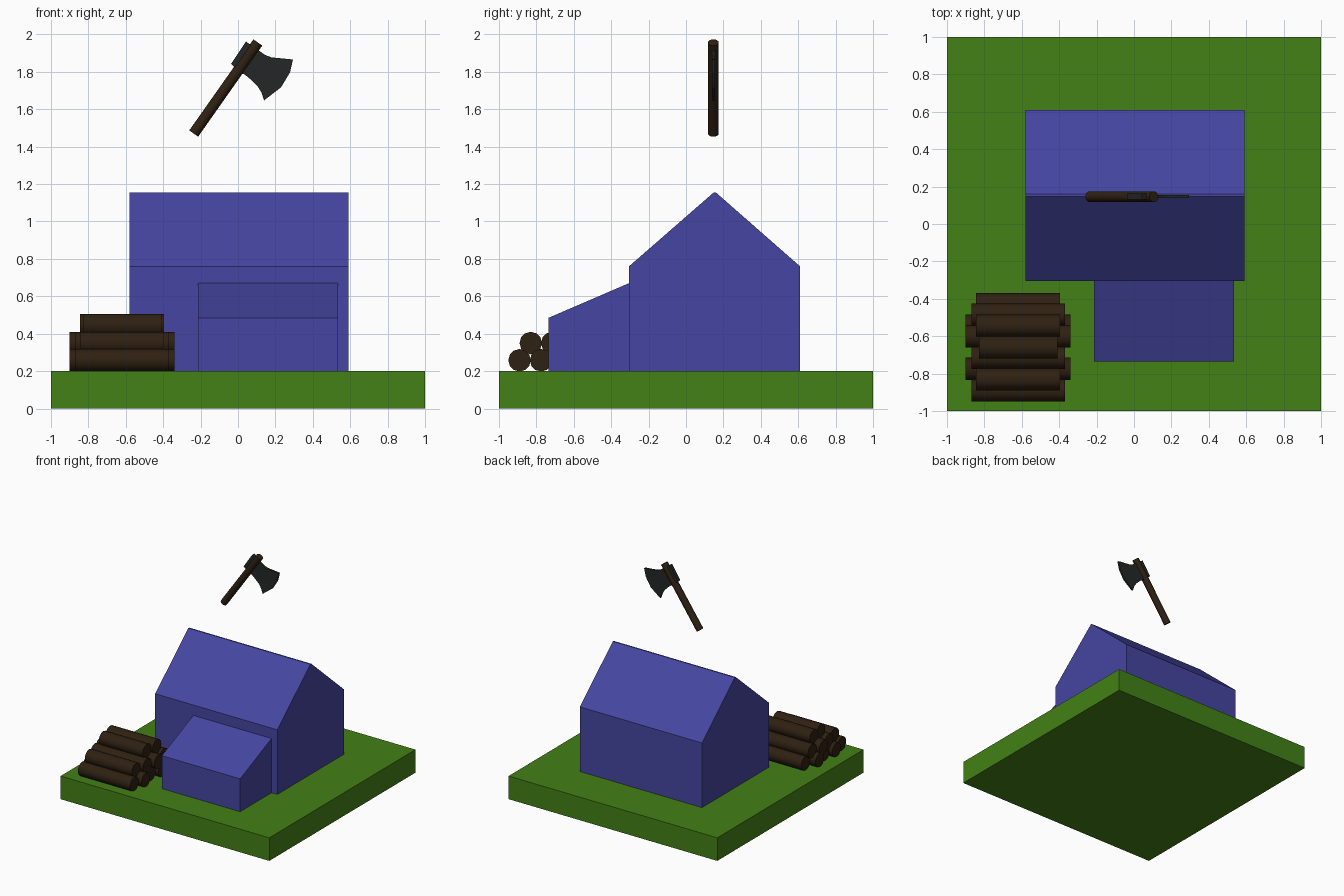
import bpy, bmesh, math
from mathutils import Vector

if "Cube" in bpy.data.objects:
    bpy.data.objects.remove(bpy.data.objects["Cube"])


def material(name, rgb):
    m = bpy.data.materials.new(name)
    m.diffuse_color = (*rgb, 1)
    m.use_nodes = True
    m.node_tree.nodes["Principled BSDF"].inputs["Base Color"].default_value = m.diffuse_color
    return m


grass = material("grass_green", (0.055, 0.22, 0.008))
blue = material("house_blue", (0.06, 0.06, 0.36))
wood = material("dark_wood", (0.028, 0.015, 0.006))
iron = material("dark_iron", (0.018, 0.020, 0.020))


def extrude(name, points, vec, mat):
    """Solid made by extruding a closed planar outline along vec."""
    bm = bmesh.new()
    face = bm.faces.new([bm.verts.new(p) for p in points])
    res = bmesh.ops.extrude_face_region(bm, geom=[face])
    verts = [g for g in res["geom"] if isinstance(g, bmesh.types.BMVert)]
    bmesh.ops.translate(bm, verts=verts, vec=vec)
    bmesh.ops.recalc_face_normals(bm, faces=bm.faces)
    me = bpy.data.meshes.new(name)
    bm.to_mesh(me)
    bm.free()
    ob = bpy.data.objects.new(name, me)
    bpy.context.collection.objects.link(ob)
    me.materials.append(mat)
    return ob


def rod(name, a, b, radius, mat, sides=12):
    """Cylinder running from point a to point b."""
    a, b = Vector(a), Vector(b)
    bpy.ops.mesh.primitive_cylinder_add(vertices=sides, radius=radius,
                                        depth=(b - a).length, location=(a + b) / 2)
    ob = bpy.context.object
    ob.name = name
    ob.rotation_euler = (b - a).to_track_quat('Z', 'Y').to_euler()
    ob.data.materials.append(mat)
    bpy.ops.object.shade_smooth_by_angle(angle=math.radians(40))
    return ob


# Ground slab
extrude("ground", [(-1, -1, 0), (1, -1, 0), (1, 1, 0), (-1, 1, 0)], (0, 0, 0.2), grass)

# Main house with gable roof, and lean-to in front
house = [(-0.305, 0.2), (0.61, 0.2), (0.61, 0.76), (0.16, 1.155), (0.148, 1.155), (-0.305, 0.76)]
extrude("house", [(-0.58, y, z) for y, z in house], (1.17, 0, 0), blue)
lean_to = [(-0.735, 0.2), (-0.305, 0.2), (-0.305, 0.67), (-0.735, 0.485)]
extrude("lean_to", [(-0.215, y, z) for y, z in lean_to], (0.75, 0, 0), blue)

# Log pile: per row, start y, height and half length of each log
rows = [(-0.89, 0.258, (0.25, 0.28, 0.25, 0.28, 0.225)),
        (-0.83, 0.35, (0.225, 0.25, 0.28, 0.25)),
        (-0.66, 0.445, (0.21, 0.225))]
for r, (y0, z, halves) in enumerate(rows):
    for i, h in enumerate(halves):
        y = y0 + 0.115 * i
        rod(f"log_{r + 1}_{i + 1}", (-0.62 - h, y, z), (-0.62 + h, y, z), 0.06, wood)

# Axe handle
Y = 0.146
rod("axe_handle", (-0.237, Y, 1.47), (0.106, Y, 1.957), 0.029, wood, 16)

# Axe head: flared blade and blunt poll on the far side of the handle
blade = [(0.085, 1.925), (0.118, 1.91), (0.145, 1.89), (0.18, 1.877), (0.235, 1.872),
         (0.294, 1.866), (0.278, 1.797), (0.23, 1.717), (0.139, 1.647),
         (0.125, 1.69), (0.103, 1.725), (0.07, 1.757), (0.037, 1.785), (0.0, 1.80)]
extrude("axe_blade", [(x, Y - 0.008, z) for x, z in blade], (0, 0.016, 0), iron)
poll = [(0.043, 1.962), (-0.037, 1.842), (0.01, 1.80), (0.095, 1.925)]
extrude("axe_poll", [(x, Y - 0.016, z) for x, z in poll], (0, 0.032, 0), iron)
